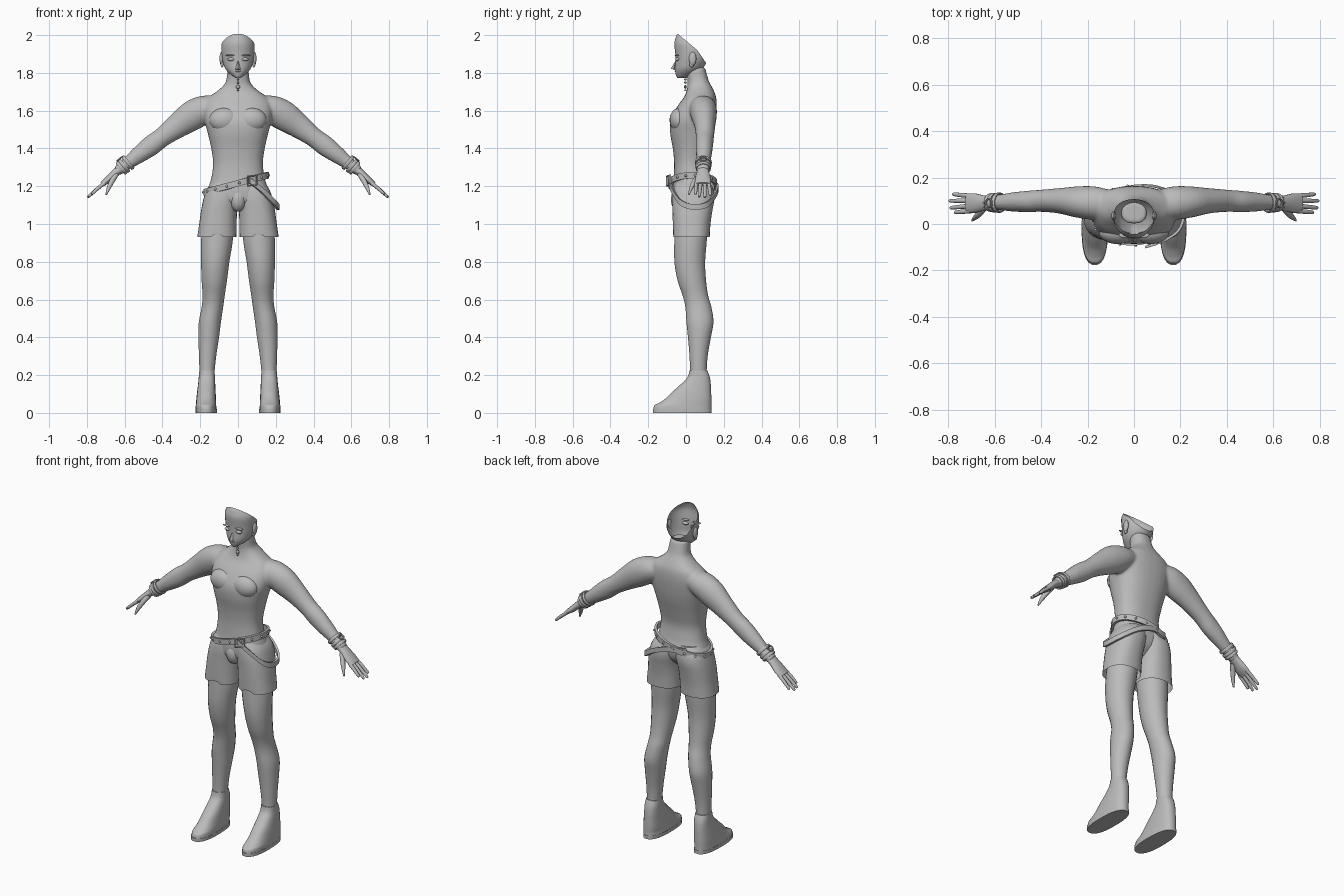
import bpy, bmesh, math
from mathutils import Vector as V, Matrix

if "Cube" in bpy.data.objects:
    bpy.data.objects.remove(bpy.data.objects["Cube"])

grey = bpy.data.materials.new("plain grey")
grey.diffuse_color = (0.5, 0.5, 0.5, 1)
grey.use_nodes = True
grey.node_tree.nodes["Principled BSDF"].inputs["Base Color"].default_value = grey.diffuse_color


def finish(name, bm, angle=50):
    bmesh.ops.recalc_face_normals(bm, faces=bm.faces)
    me = bpy.data.meshes.new(name)
    bm.to_mesh(me)
    bm.free()
    ob = bpy.data.objects.new(name, me)
    bpy.context.collection.objects.link(ob)
    me.materials.append(grey)
    bpy.ops.object.select_all(action='DESELECT')
    ob.select_set(True)
    bpy.context.view_layer.objects.active = ob
    bpy.ops.object.shade_smooth_by_angle(angle=math.radians(angle))
    return ob


def catmull(a, b, c, d, t):
    return 0.5 * (2 * b + (c - a) * t + (2 * a - 5 * b + 4 * c - d) * t * t + (3 * b - a - 3 * c + d) * t ** 3)


def loft(bm, secs, n=24, steps=4, closed=False, cap=(True, True), power=1.0):
    """Smooth skin through sections (centre, u radius vector, v radius vector)."""
    k = len(secs)
    get = lambda i: secs[i % k] if closed else secs[max(0, min(k - 1, i))]
    fine = []
    for i in range(k if closed else k - 1):
        for s in range(steps):
            fine.append([catmull(get(i - 1)[j], get(i)[j], get(i + 1)[j], get(i + 2)[j], s / steps) for j in range(3)])
    if not closed:
        fine.append(secs[-1])
    rings = []
    sh = lambda x: math.copysign(abs(x) ** power, x)
    for c, u, v in fine:
        ring = []
        for q in range(n):
            a = 2 * math.pi * (q + 0.5) / n
            ring.append(bm.verts.new(c + u * sh(math.cos(a)) + v * sh(math.sin(a))))
        rings.append(ring)
    pairs = list(zip(rings, rings[1:])) + ([(rings[-1], rings[0])] if closed else [])
    for r, s in pairs:
        for q in range(n):
            bm.faces.new((r[q], r[(q + 1) % n], s[(q + 1) % n], s[q]))
    if not closed:
        if cap[0]:
            bm.faces.new(rings[0][::-1])
        if cap[1]:
            bm.faces.new(rings[-1])
    return rings


def upright(rows):
    """Rows (z, x0, x1, y0, y1) become horizontal sections."""
    return [(V(((a + b) / 2, (c + d) / 2, z)), V(((b - a) / 2, 0, 0)), V((0, (d - c) / 2, 0))) for z, a, b, c, d in rows]


def limb(rows, side=1):
    """Rows (x, y, z, radius, y radius) become sections across the path."""
    pts = [V((r[0] * side, r[1], r[2])) for r in rows]
    out = []
    for i, r in enumerate(rows):
        t = (pts[min(i + 1, len(pts) - 1)] - pts[max(i - 1, 0)]).normalized()
        u = t.cross(V((0, 1, 0))).normalized()
        out.append((pts[i], u * r[3], u.cross(t).normalized() * r[4]))
    return out


def ball(bm, c, size, seg=14):
    m = Matrix.Translation(c) @ Matrix.Diagonal((*size, 1))
    bmesh.ops.create_uvsphere(bm, u_segments=seg, v_segments=seg // 2 + 1, radius=1, matrix=m)


def strap(bm, pts, h, t, closed=False, mid=V((0, 0.04, 0))):
    secs = []
    for p in pts:
        p = V(p)
        o = V((p.x - mid.x, p.y - mid.y, 0)).normalized()
        secs.append((p, o * t, V((0, 0, h))))
    loft(bm, secs, n=4, steps=4, closed=closed)


# torso, neck and arms fused into one smooth skin
bm = bmesh.new()
loft(bm, upright([(z, -x, x, a, b) for z, x, a, b in [
    (1.07, .04, -.03, .07), (1.12, .13, -.066, .12), (1.18, .158, -.072, .135), (1.24, .142, -.066, .12),
    (1.32, .132, -.063, .11), (1.40, .142, -.07, .125), (1.48, .16, -.084, .145), (1.55, .178, -.082, .157),
    (1.62, .18, -.048, .163), (1.67, .155, -.012, .16), (1.70, .115, .002, .15), (1.73, .08, .008, .135),
    (1.76, .062, .008, .12), (1.83, .055, .0, .10)]]), n=32, power=.85)
for s in (1, -1):
    loft(bm, limb([(.10, .085, 1.63, .05, .06), (.17, .09, 1.61, .073, .072), (.24, .095, 1.575, .08, .068),
                   (.32, .1, 1.52, .066, .055), (.40, .1, 1.46, .052, .048), (.46, .097, 1.415, .054, .046),
                   (.52, .095, 1.37, .046, .042), (.58, .093, 1.325, .035, .034), (.64, .09, 1.28, .026, .034)], s))
body = finish("torso_and_arms", bm)
m = body.modifiers.new("fuse", 'REMESH')
m.mode, m.voxel_size, m.use_smooth_shade = 'VOXEL', .008, True
m = body.modifiers.new("soften", 'SMOOTH')
m.factor, m.iterations = .5, 6

# chest muscles
bm = bmesh.new()
for s in (1, -1):
    ball(bm, (s * .072, -.035, 1.55), (.08, .052, .065), 24)
finish("chest", bm)

# hollow head, cut open along the sloping back
bm = bmesh.new()
loft(bm, upright([(z, -x, x, a, b) for z, x, a, b in [
    (1.772, .012, -.046, .0), (1.79, .038, -.054, .045), (1.82, .066, -.058, .085), (1.86, .081, -.056, .112),
    (1.90, .087, -.057, .122), (1.95, .088, -.062, .122), (1.98, .076, -.057, .11), (2.005, .055, -.046, .09),
    (2.02, .02, -.02, .05)]]), n=32)
for co, no in (((0, -.035, 2.0), (0, .08, .095)), ((0, .06, 1.92), (0, .08, .055))):
    bmesh.ops.bisect_plane(bm, geom=bm.verts[:] + bm.edges[:] + bm.faces[:], plane_co=co,
                           plane_no=V(no).normalized(), clear_outer=True)
finish("head", bm)

# face details
bm = bmesh.new()
bmesh.ops.create_cone(bm, segments=4, radius1=.014, radius2=.002, depth=.05, cap_ends=True,
                      matrix=Matrix.Translation((0, -.06, 1.842)) @ Matrix.Rotation(-.3, 4, 'X'))
finish("nose", bm, 30)
for name, z, rz, x, rx, y in (("eyes", 1.872, .009, .036, .02, -.045), ("brows", 1.893, .004, .04, .026, -.048)):
    bm = bmesh.new()
    for s in (1, -1):
        ball(bm, (s * x, y, z), (rx, .012, rz))
    finish(name, bm)
bm = bmesh.new()
ball(bm, (0, -.053, 1.808), (.017, .007, .003))
finish("mouth", bm)
bm = bmesh.new()
for s in (1, -1):
    ball(bm, (s * .088, .035, 1.875), (.01, .02, .036))
    ball(bm, (s * .084, .03, 1.845), (.008, .012, .016))
finish("ears", bm)

# neck pendant
bm = bmesh.new()
for z, r in ((1.765, .005), (1.748, .006), (1.726, .011), (1.708, .005)):
    ball(bm, (0, -.004, z), (r, .006, r))
finish("pendant", bm)

for s, side in ((1, "left"), (-1, "right")):
    flip = lambda rows: upright([(z, s * a, s * b, c, d) for z, a, b, c, d in rows])
    # bare leg
    bm = bmesh.new()
    loft(bm, flip([(1.1, .02, .17, -.055, .12), (.93, .025, .195, -.062, .112), (.8, .045, .196, -.062, .102),
                   (.7, .058, .193, -.045, .107), (.62, .07, .188, -.018, .118), (.56, .078, .193, -.004, .135),
                   (.48, .09, .208, .002, .146), (.4, .1, .21, .01, .132), (.3, .115, .207, .018, .115),
                   (.2, .125, .204, .02, .11), (.12, .125, .204, .0, .12)]))
    finish(side + "_leg", bm)
    # foot with toe cap and sole
    bm = bmesh.new()
    loft(bm, flip([(.225, .124, .205, .018, .113), (.19, .122, .208, .008, .126), (.15, .12, .212, -.03, .132),
                   (.11, .118, .217, -.075, .134), (.075, .116, .221, -.11, .135), (.052, .115, .223, -.145, .135),
                   (.04, .115, .224, -.168, .135), (.018, .113, .225, -.174, .135)]), power=.8)
    finish(side + "_foot", bm)
    bm = bmesh.new()
    loft(bm, flip([(.02, .112, .226, -.177, .137), (0, .112, .226, -.177, .137)]), steps=1, power=.8)
    finish(side + "_sole", bm)
    # shorts leg with a notch in the front hem
    bm = bmesh.new()
    rings = loft(bm, flip([(.93, .008, .216, -.068, .126), (1.0, .007, .206, -.07, .13), (1.07, .004, .196, -.072, .14),
                           (1.13, -.005, .184, -.073, .15), (1.18, -.01, .168, -.068, .146),
                           (1.22, -.01, .14, -.055, .125)]), n=32, cap=(False, True), power=.85)
    for v in sorted(rings[0], key=lambda v: v.co.y + abs(abs(v.co.x) - .115))[:2]:
        v.co.z += .022
    finish(side + "_shorts", bm)
    # hand: palm, four fingers and thumb
    bm = bmesh.new()
    loft(bm, limb([(.625, .09, 1.29, .024, .03), (.655, .09, 1.265, .02, .035), (.69, .09, 1.233, .018, .043),
                   (.72, .09, 1.21, .013, .041)], s), n=16)
    for y, tip, dx in ((.056, .05, .775), (.078, .07, .793), (.1, .1, .797), (.121, .128, .782)):
        z = 1.21 - (dx - .71) * .8
        loft(bm, limb([(.705, y, 1.218, .011, .011), ((.705 + dx) / 2, (y + tip) / 2, (1.222 + z) / 2, .010, .010),
                       (dx - .006, tip, z + .005, .008, .008), (dx, tip, z, .003, .003)], s), n=8, steps=2)
    loft(bm, limb([(.645, .072, 1.262, .014, .016), (.668, .045, 1.225, .014, .014), (.685, .027, 1.19, .011, .010),
                   (.698, .015, 1.155, .004, .004)], s), n=10, steps=2)
    finish(side + "_hand", bm)
    # wrist bands with a small ring
    bm = bmesh.new()
    along = V((s * .77, 0, -.64))
    across = V((s * .64, 0, .77))
    for off, r in ((-.02, .04), (.006, .038), (.024, .036)):
        c = V((s * .598, .092, 1.312)) + along * off
        secs = []
        for i in range(16):
            o = across * math.cos(i * math.pi / 8) + V((0, 1, 0)) * math.sin(i * math.pi / 8)
            secs.append((c + o * r, o * .005, along * .01))
        loft(bm, secs, n=8, steps=1, closed=True)
    secs = []
    for i in range(12):
        o = along * math.cos(i * math.pi / 6) + V((0, 1, 0)) * math.sin(i * math.pi / 6)
        secs.append((V((s * .598, .09, 1.312)) + across * .044 + o * .018, o * .004, across * .004))
    loft(bm, secs, n=6, steps=1, closed=True)
    finish(side + "_wristband", bm)

# crotch front
bm = bmesh.new()
ball(bm, (0, -.035, 1.13), (.045, .045, .065), 20)
finish("shorts_front", bm)

# slanted belt, hanging strap, studs and buckle
ring = lambda a, k=1: V((-.01 + .166 * k * math.cos(a), .036 + .122 * k * math.sin(a),
                         1.213 + .045 * math.cos(a)))
bm = bmesh.new()
strap(bm, [ring(i * math.pi / 10) for i in range(20)], .024, .01, True)
finish("belt", bm, 30)
bm = bmesh.new()
strap(bm, [(.06, -.09, 1.232), (.12, -.075, 1.185), (.19, -.03, 1.115), (.213, .04, 1.09), (.19, .115, 1.105),
           (.1, .16, 1.165), (0, .163, 1.2), (-.1, .14, 1.205)], .021, .009)
finish("hanging_strap", bm, 30)
bm = bmesh.new()
for i in range(16):
    ball(bm, ring(i * math.pi / 8 + .1, 1.05), (.007, .007, .007), 8)
finish("belt_studs", bm)
bm = bmesh.new()
c = V((.075, -.092, 1.228))
corners = [c + V((x, x * .3, z)) for x, z in ((-.024, -.026), (.024, -.02), (.024, .03), (-.024, .024))]
loft(bm, [(p, (p - c).normalized() * .006, V((0, .006, 0))) for p in corners], n=8, steps=1, closed=True)
finish("buckle", bm)
